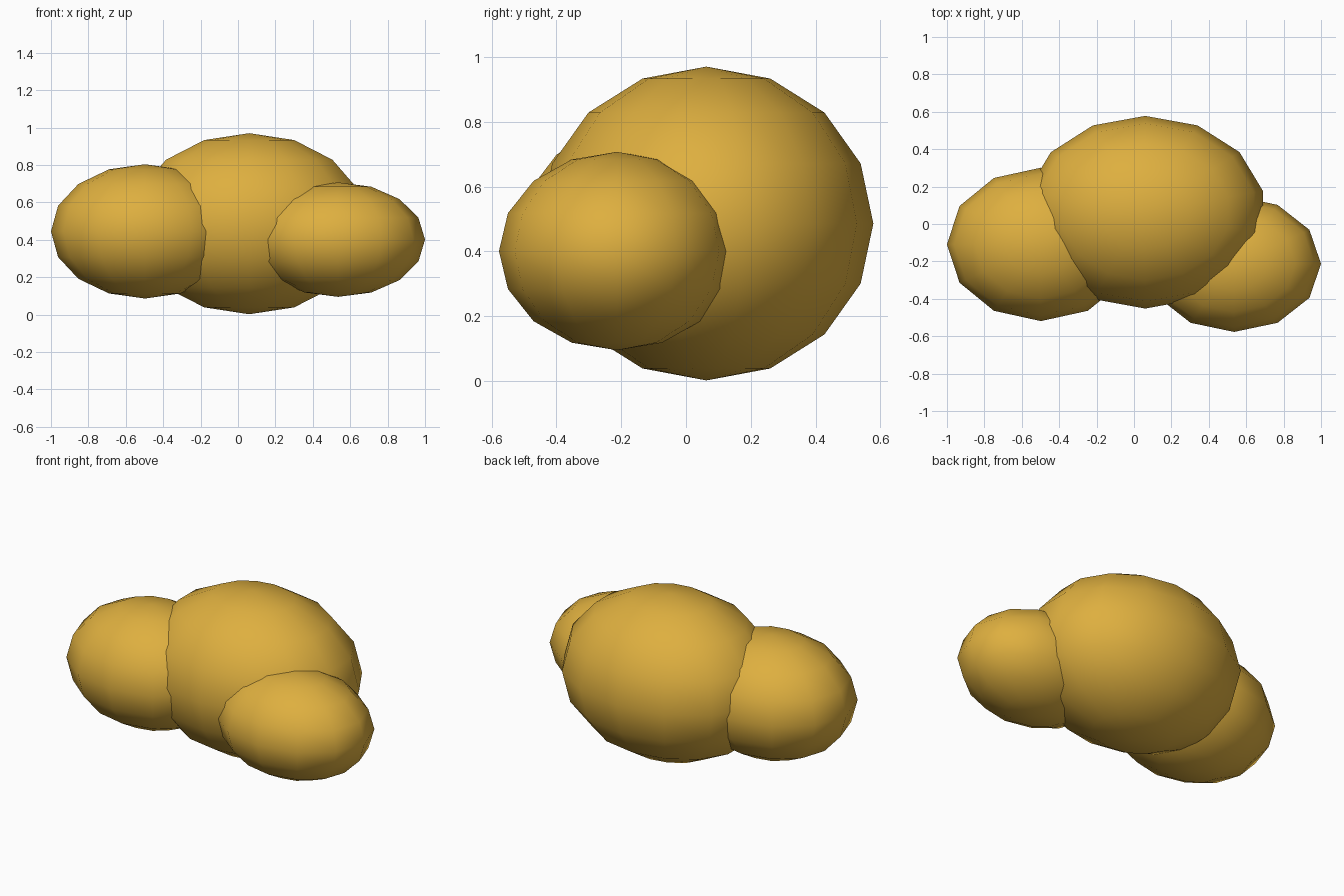
import bpy

default_cube = bpy.data.objects.get("Cube")
if default_cube:
    bpy.data.objects.remove(default_cube, do_unlink=True)

# One warm golden colour for every lobe
gold = bpy.data.materials.new("warm_gold")
gold.use_nodes = True
colour = (0.73, 0.43, 0.05, 1.0)
gold.diffuse_color = colour
gold.node_tree.nodes["Principled BSDF"].inputs["Base Color"].default_value = colour


def lobe(name, segments, centre, radii):
    """Smooth, low-poly ellipsoid with its poles on the vertical axis."""
    bpy.ops.mesh.primitive_uv_sphere_add(
        segments=segments, ring_count=8, radius=1, location=centre)
    obj = bpy.context.object
    obj.name = name
    obj.scale = radii
    bpy.ops.object.transform_apply(location=False, rotation=False, scale=True)
    bpy.ops.object.shade_smooth()
    obj.data.materials.append(gold)
    return obj


# Large middle lobe with a smaller one on each side
lobe("middle_lobe", 14, (0.06, 0.063, 0.486), (0.645, 0.515, 0.484))
lobe("right_lobe", 12, (-0.498, -0.109, 0.445), (0.502, 0.41, 0.359))
lobe("left_lobe", 12, (0.535, -0.213, 0.401), (0.465, 0.364, 0.306))
